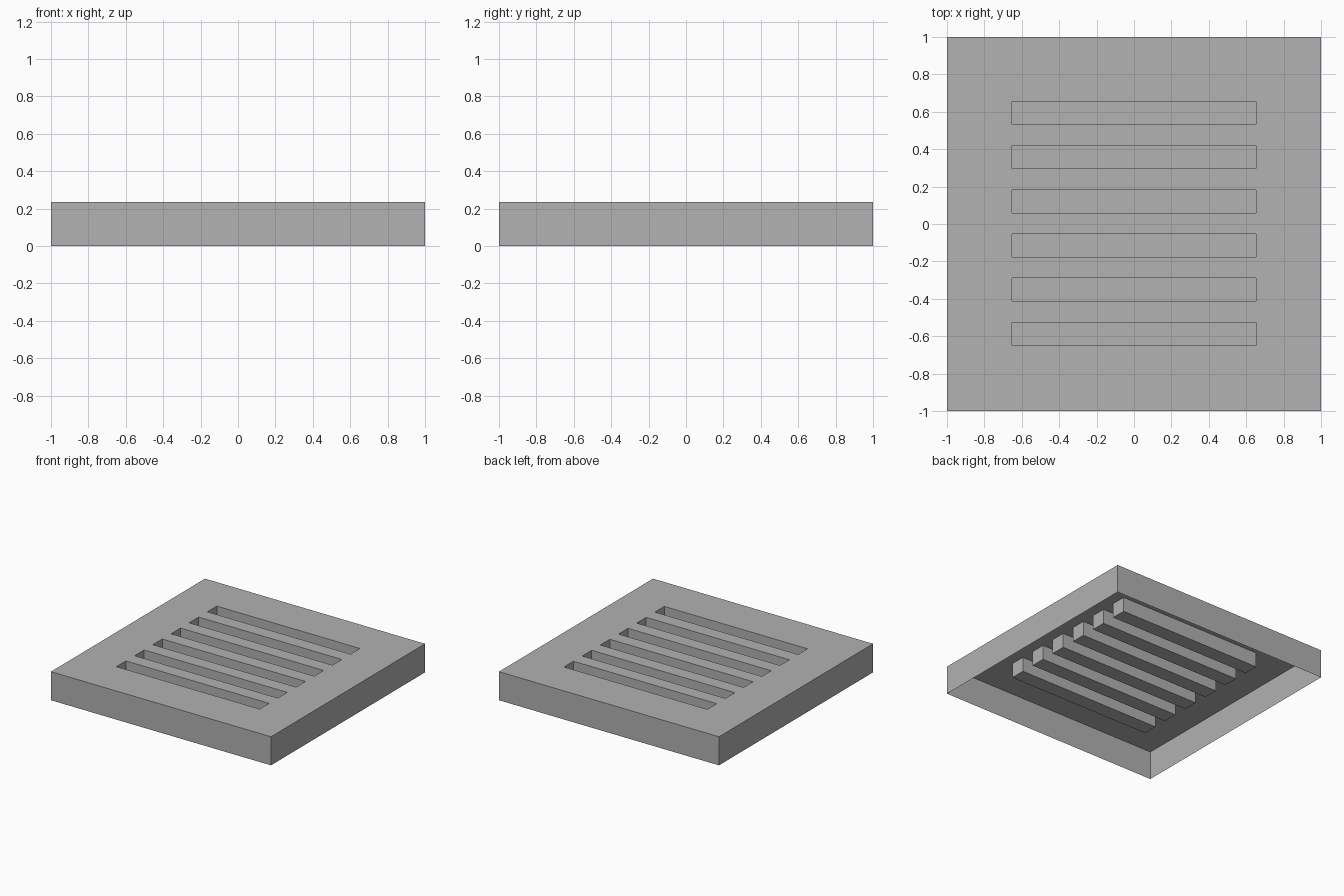
import bpy, bmesh

if "Cube" in bpy.data.objects:
    bpy.data.objects.remove(bpy.data.objects["Cube"])

H = 0.235            # total height
FLOOR = 0.115        # underside level of the slot pockets
SX, SW = 0.651, 0.123  # slot half length, slot width
PITCH, COUNT = 0.236, 6

grey = bpy.data.materials.new("plain_grey")
grey.diffuse_color = (0.445, 0.445, 0.445, 1)
grey.use_nodes = True
grey.node_tree.nodes["Principled BSDF"].inputs["Base Color"].default_value = grey.diffuse_color


def walls(bm, x0, x1, y0, y1, z0, z1, inward=False):
    """Four upright sheets around a rectangle."""
    c = [(x0, y0), (x1, y0), (x1, y1), (x0, y1)]
    for (ax, ay), (bx, by) in zip(c, c[1:] + c[:1]):
        pts = [(ax, ay, z0), (bx, by, z0), (bx, by, z1), (ax, ay, z1)]
        if inward:
            pts.reverse()
        bm.faces.new([bm.verts.new(p) for p in pts])


def plate(bm, x0, x1, y0, y1, z):
    """Horizontal sheet facing up."""
    pts = [(x0, y0, z), (x1, y0, z), (x1, y1, z), (x0, y1, z)]
    bm.faces.new([bm.verts.new(p) for p in pts])


# Hollow panel, open underneath
bm = bmesh.new()
walls(bm, -1, 1, -1, 1, 0, H)
slots = []
for i in range(COUNT):
    yc = (i - (COUNT - 1) / 2) * PITCH + 0.003
    slots.append((yc - SW / 2, yc + SW / 2))

# Top sheet: strips around the slot openings
xs = [-1, -SX, SX, 1]
ys = [-1] + [y for s in slots for y in s] + [1]
for j in range(len(ys) - 1):
    for i in range(3):
        if not (i == 1 and j % 2 == 1):
            plate(bm, xs[i], xs[i + 1], ys[j], ys[j + 1], H)

# Slot pockets hanging below the top sheet
for y0, y1 in slots:
    walls(bm, -SX, SX, y0, y1, FLOOR, H, inward=True)
    plate(bm, -SX, SX, y0, y1, FLOOR)

bmesh.ops.remove_doubles(bm, verts=bm.verts[:], dist=1e-5)
mesh = bpy.data.meshes.new("slotted_panel")
bm.to_mesh(mesh)
bm.free()
mesh.materials.append(grey)
panel = bpy.data.objects.new("slotted_panel", mesh)
bpy.context.collection.objects.link(panel)
